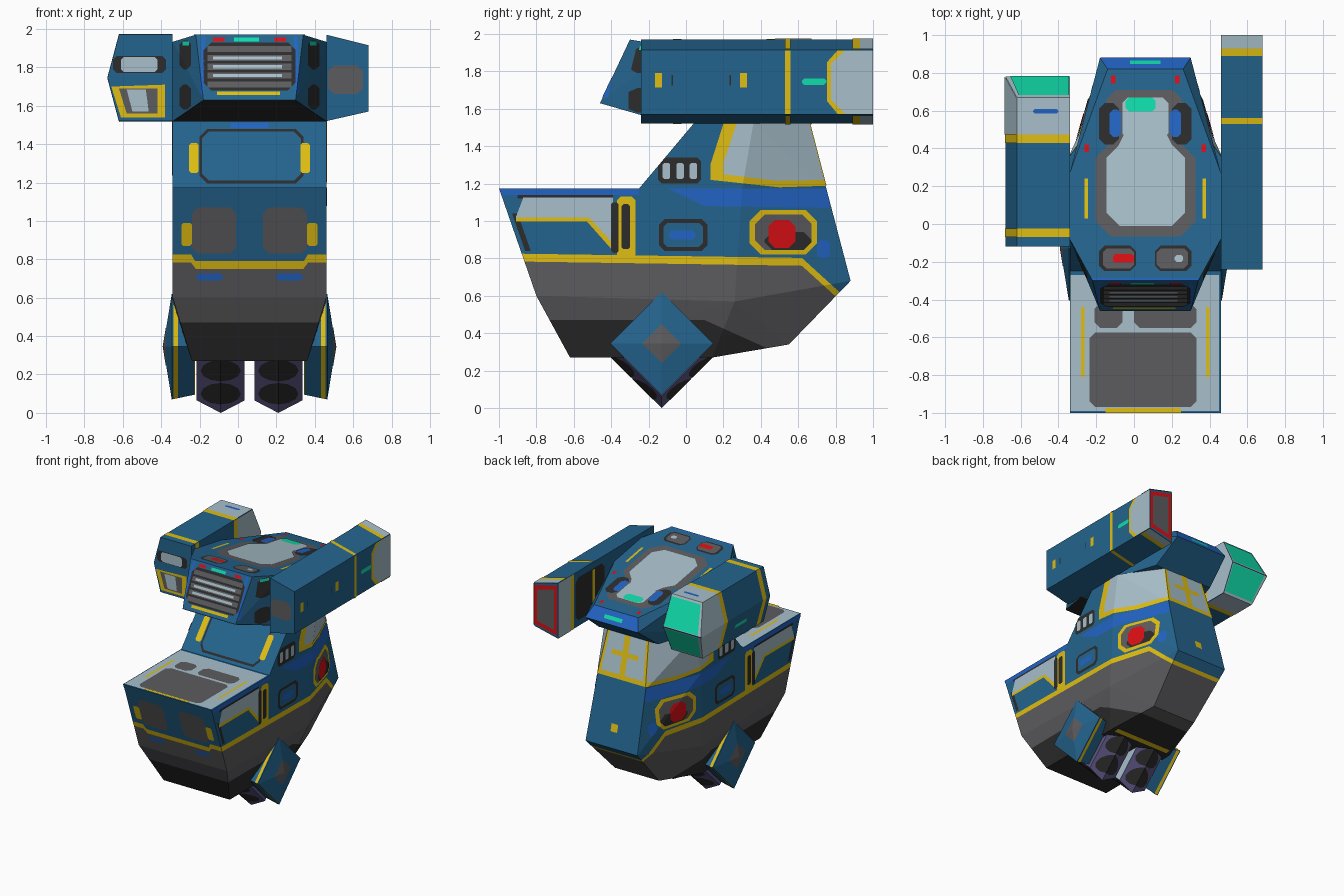
import bpy, bmesh, math
from mathutils import Vector

if "Cube" in bpy.data.objects:
    bpy.data.objects.remove(bpy.data.objects["Cube"])

CX = 0.06  # centre line of body, head and feet


def colour(name, r, g, b):
    m = bpy.data.materials.new(name)
    m.diffuse_color = [((c / 255 + 0.055) / 1.055) ** 2.4 for c in (r, g, b)] + [1]
    m.use_nodes = True
    m.node_tree.nodes["Principled BSDF"].inputs["Base Color"].default_value = m.diffuse_color
    return m


BLUE = colour("steel blue", 36, 100, 142)
BRIGHT = colour("bright blue", 34, 100, 196)
GREY = colour("mid grey", 92, 92, 95)
BLACK = colour("charcoal", 44, 44, 45)
LIGHT = colour("light grey", 168, 191, 202)
YELLOW = colour("yellow", 224, 190, 18)
RED = colour("red", 218, 15, 20)
TEAL = colour("teal", 16, 220, 170)
PURPLE = colour("dusty purple", 94, 88, 134)


def finish(name, bm, mats):
    me = bpy.data.meshes.new(name)
    bm.to_mesh(me)
    bm.free()
    for m in mats:
        me.materials.append(m)
    ob = bpy.data.objects.new(name, me)
    bpy.context.collection.objects.link(ob)
    return ob


def convex(name, pts, mat):
    """Faceted solid around a few corner points."""
    bm = bmesh.new()
    for p in pts:
        bm.verts.new(p)
    bmesh.ops.convex_hull(bm, input=bm.verts[:])
    bmesh.ops.delete(bm, geom=[v for v in bm.verts if not v.link_faces], context='VERTS')
    bmesh.ops.dissolve_limit(bm, angle_limit=0.01, verts=bm.verts[:], edges=bm.edges[:])
    bmesh.ops.recalc_face_normals(bm, faces=bm.faces[:])
    return finish(name, bm, [mat])


def sym(rows):
    """(y, z, half width) rows to points on both sides of the centre line."""
    return [(CX + s * h, y, z) for y, z, h in rows for s in (-1, 1)]


def rect(a0, b0, a1, b1, c=0.0):
    if not c:
        return [(a0, b0), (a1, b0), (a1, b1), (a0, b1)]
    return [(a0 + c, b0), (a1 - c, b0), (a1, b0 + c), (a1, b1 - c),
            (a1 - c, b1), (a0 + c, b1), (a0, b1 - c), (a0, b0 + c)]


def oval(a, b, ra, rb, n=12):
    return [(a + ra * math.cos(i * math.tau / n), b + rb * math.sin(i * math.tau / n)) for i in range(n)]


def paint(name, target, side, poly, mat, layer=1, facing=0.12):
    """Thin sheet cut from the target's faces by a convex outline seen from one side."""
    axis, sign = "xyz".index(side[1]), (1 if side[0] == '+' else -1)
    a, b = [i for i in range(3) if i != axis]
    d = Vector((0, 0, 0))
    d[axis] = sign
    bm = bmesh.new()
    bm.from_mesh(target.data)
    bmesh.ops.delete(bm, geom=[f for f in bm.faces if f.normal.dot(d) < facing], context='FACES')
    mid = [sum(p[i] for p in poly) / len(poly) for i in (0, 1)]
    for p, q in zip(poly, poly[1:] + poly[:1]):
        co, no = Vector((0, 0, 0)), Vector((0, 0, 0))
        co[a], co[b] = p
        no[a], no[b] = q[1] - p[1], p[0] - q[0]
        if no[a] * (mid[0] - p[0]) + no[b] * (mid[1] - p[1]) > 0:
            no = -no
        bmesh.ops.bisect_plane(bm, geom=bm.verts[:] + bm.edges[:] + bm.faces[:], dist=1e-6,
                               plane_co=co, plane_no=no, clear_outer=True)
    for f in bm.faces:
        f.material_index = 0
    bmesh.ops.translate(bm, verts=bm.verts[:], vec=d * 0.0024 * layer)
    if bm.faces:
        finish(name, bm, [mat])
    else:
        bm.free()


def pair(name, target, side, poly, mat, layer=1):
    """Same sheet on both sides of the centre line."""
    if side == 'x':
        paint(name, target, '-x', poly, mat, layer)
        paint(name, target, '+x', poly, mat, layer)
    else:
        paint(name, target, side, poly, mat, layer)
        paint(name, target, side, [(2 * CX - p, q) for p, q in poly], mat, layer)


# Lower body, with a yellow line, grey belly and dark keel
hull = convex("lower_body", sym([(-1, 1.175, .4), (-.8, .6, .4), (-.62, .27, .3), (.14, .27, .3), (.55, .34, .2),
                                 (.88, .68, .235), (.26, .57, .4), (.3, 1.175, .4), (.75, 1.175, .22)]), BLUE)
for m in (YELLOW, GREY, BLACK):
    hull.data.materials.append(m)
stripe = [(.77, -.015), (1.324, -.909)]
keel = [(.47, 0), (.515, -.45)]
bm = bmesh.new()
bm.from_mesh(hull.data)
for z0, k in stripe + [(z + .042, k) for z, k in stripe] + keel:
    bmesh.ops.bisect_plane(bm, geom=bm.verts[:] + bm.edges[:] + bm.faces[:], dist=1e-5,
                           plane_co=(0, 0, z0), plane_no=(0, -k, 1))
for f in bm.faces:
    c = f.calc_center_median()
    line = min(z + k * c.y for z, k in stripe)
    f.material_index = (3 if c.z < min(z + k * c.y for z, k in keel) else 2 if c.z < line
                        else 1 if c.z < line + .042 and f.normal.y < .8 else 0)
bm.to_mesh(hull.data)
bm.free()
paint("belly_line", hull, '-z', rect(-.2, .15, .32, .19), YELLOW)

# Neck rising from the lower body
neck = convex("neck", sym([(-.25, 1.175, .4), (.04, 1.52, .4), (.36, 1.52, .4), (.66, 1.52, .185),
                           (.3, 1.175, .4), (.75, 1.175, .22)]), BLUE)

# Side panels
pair("side_top_edge", hull, 'x', rect(-1, 1.14, -.25, 1.175), BRIGHT)
pair("side_blue_patch", hull, 'x', [(-.1, 1.175), (.1, 1.08), (.76, 1.07), (.8, 1.175)], BRIGHT)
pair("side_window_edge", hull, 'x', rect(-.9, 1.12, -.39, 1.14), BLACK)
pair("side_window", hull, 'x', [(-.87, 1.125), (-.52, 1.125), (-.52, 1.02), (-.91, 1.02)], LIGHT, 2)
pair("side_window", hull, 'x', [(-.52, 1.125), (-.39, 1.125), (-.39, .88), (-.52, 1.02)], LIGHT, 2)
pair("side_window_trim", hull, 'x', rect(-.91, .998, -.52, 1.02), YELLOW, 2)
pair("side_window_trim", hull, 'x', [(-.52, 1.02), (-.39, .88), (-.39, .84), (-.53, .998)], YELLOW, 2)
pair("side_front_trim", hull, 'x', [(-.93, 1.04), (-.9, 1.04), (-.83, .84), (-.86, .84)], BLACK)
pair("side_post", hull, 'x', rect(-.4, .83, -.36, 1.1, .01), BLACK, 3)
pair("side_post_trim", hull, 'x', rect(-.37, .8, -.27, 1.13, .02), YELLOW, 2)
pair("side_post_core", hull, 'x', rect(-.345, .85, -.3, 1.09, .01), BLACK, 3)
pair("side_hatch_frame", hull, 'x', rect(-.145, .84, .115, 1.01, .03), BLACK)
pair("side_hatch", hull, 'x', rect(-.12, .862, .09, .99, .02), BLUE, 2)
pair("side_hatch_glass", hull, 'x', rect(-.09, .9, .05, .95, .015), BRIGHT, 3)
pair("side_lamp_frame", hull, 'x', rect(.34, .82, .7, 1.06, .06), YELLOW)
pair("side_lamp_inner", hull, 'x', rect(.37, .845, .67, 1.035, .05), GREY, 2)
pair("side_lamp_shadow", hull, 'x', rect(.42, .845, .67, .94, .04), BLACK, 3)
pair("side_lamp", hull, 'x', rect(.44, .855, .585, 1.005, .035), RED, 4)
pair("side_rear_patch", hull, 'x', rect(.7, .8, .77, .9, .02), BRIGHT)
pair("vent", neck, 'x', rect(-.15, 1.2, .08, 1.34, .02), BLACK, 2)
for y in (-.125, -.052, .02):
    pair("vent_bar", neck, 'x', rect(y, 1.225, y + .04, 1.31, .008), LIGHT, 3)
pair("neck_panel_trim", neck, 'x', [(.2, 1.52), (.7, 1.52), (.8, 1.19), (.5, 1.18), (.13, 1.22), (.13, 1.3)], YELLOW)
pair("neck_panel", neck, 'x', [(.27, 1.52), (.7, 1.52), (.78, 1.22), (.48, 1.215), (.2, 1.25), (.2, 1.31)], LIGHT, 2)

# Back panel, light with a yellow cross
paint("back_panel", neck, '+y', rect(-.2, 1.2, .32, 1.52), LIGHT, 1, .8)
paint("back_panel_post", neck, '+y', rect(.035, 1.2, .085, 1.52), YELLOW, 3)
paint("back_panel_rail", neck, '+y', rect(-.06, 1.36, .18, 1.395), YELLOW, 3)
paint("back_panel_sill", neck, '+y', rect(-.2, 1.19, .32, 1.225), YELLOW, 3, .8)
pair("back_panel_edge", neck, '+y', [(-.17, 1.19), (-.135, 1.19), (-.105, 1.52), (-.13, 1.52)], YELLOW, 2)
paint("back_mark", hull, '+y', rect(.03, .8, .09, .86), YELLOW)

# Neck front window and nose
paint("neck_window_frame", neck, '-y', rect(-.2, 1.195, .34, 1.48, .04), BLACK)
paint("neck_window", neck, '-y', rect(-.187, 1.21, .327, 1.465, .035), BLUE, 2)
paint("neck_top_mark", neck, '-y', rect(-.04, 1.485, .16, 1.51), BRIGHT)
pair("neck_bar", neck, '-y', rect(-.255, 1.25, -.205, 1.405, .01), YELLOW, 3)
pair("nose_panel", hull, '-y', rect(-.24, .83, -.01, 1.07, .03), GREY, 2)
pair("nose_mark", hull, '-y', rect(-.295, .87, -.24, .99, .01), YELLOW, 2)
pair("nose_dash", hull, '-y', rect(-.215, .69, -.08, .725, .01), BRIGHT)
paint("nose_stripe_gap", hull, '-y', [(-.25, .835), (.37, .835), (.34, .785), (-.22, .785)], BLUE)
paint("nose_stripe", hull, '-y', [(-.25, .79), (.37, .79), (.34, .75), (-.22, .75)], YELLOW, 2)

# Front deck
paint("deck", hull, '+z', rect(-.335, -.99, .45, -.27), LIGHT)
paint("deck_panel", hull, '+z', rect(-.235, -.97, .33, -.575, .03), GREY, 2)
paint("deck_panel", hull, '+z', rect(-.21, -.55, -.06, -.42, .03), GREY, 2)
paint("deck_panel", hull, '+z', rect(0, -.55, .33, -.42, .03), GREY, 2)
pair("deck_line", hull, '+z', rect(-.28, -.81, -.262, -.44), YELLOW, 2)
paint("deck_front_line", hull, '+z', rect(-.15, -1, .25, -.975), YELLOW, 3)

# Head, its roof falling towards the back
head = convex("head", sym([(-.46, 1.63, .24), (-.3, 1.97, .28), (-.08, 1.933, .4), (-.08, 1.52, .4), (.27, 1.873, .4),
                           (.27, 1.52, .4), (.82, 1.78, .2), (.88, 1.69, .24), (.66, 1.52, .27)]), BLUE)
paint("chin", head, '-z', rect(-.5, -.46, .6, -.08), BLACK)
paint("visor_frame", head, '-y', rect(-.18, 1.68, .3, 1.93, .04), BLACK)
for i in range(5):
    z = 1.695 + i * .046
    paint("visor_slat", head, '-y', rect(-.16, z, .28, z + .032), GREY, 2)
    if i in (1, 2, 3):
        paint("visor_glint", head, '-y', rect(-.13, z + .008, .23, z + .024), LIGHT, 3)
paint("visor_line", head, '-y', rect(-.11, 1.655, .22, 1.675), YELLOW)
paint("brow_light", head, '-y', rect(-.02, 1.935, .11, 1.955), TEAL, 2)
pair("brow_lamp", head, '-y', rect(-.13, 1.935, -.07, 1.955), RED, 2)
pair("brow_edge", head, '-y', [(-.19, 1.96), (-.17, 1.96), (-.18, 1.66), (-.2, 1.66)], BRIGHT)
for z0, z1 in ((1.58, 1.71), (1.79, 1.94)):
    pair("cheek_vent", head, '-y', rect(-.305, z0, -.245, z1, .02), BLACK)
pair("cheek_light", head, '-y', rect(-.29, 1.915, -.255, 1.935), TEAL, 2)
paint("head_back_rim", head, '+y', rect(-.2, 1.69, .32, 1.79), BRIGHT, 1, .75)
paint("head_back_light", head, '+y', rect(-.02, 1.72, .14, 1.745), TEAL, 2)
paint("roof_surround", head, '+z', rect(-.205, -.065, .325, .43, .08), GREY)
paint("roof_surround", head, '+z', rect(-.145, .38, .255, .71, .05), GREY)
pair("roof_side_vent", head, '+z', rect(-.185, .42, -.08, .64, .03), BLACK, 2)
pair("roof_side_glass", head, '+z', rect(-.13, .46, -.068, .605, .02), BRIGHT, 3)
paint("roof_panel", head, '+z', rect(-.145, -.01, .27, .42, .07), LIGHT, 3)
paint("roof_panel", head, '+z', [(-.09, .4), (.21, .4), (.16, .5), (-.04, .5)], LIGHT, 3)
paint("roof_panel", head, '+z', rect(-.062, .45, .182, .67, .03), LIGHT, 3)
paint("roof_light", head, '+z', rect(-.045, .595, .115, .67, .02), TEAL, 4)
pair("roof_line", head, '+z', rect(-.262, .03, -.243, .24), YELLOW)
for x, y in ((-.25, .4), (-.11, .765)):
    pair("roof_dot", head, '+z', rect(x - .012, y - .02, x + .012, y + .02), RED)
pair("roof_hatch_frame", head, '+z', rect(-.185, -.25, .09 - .08, -.115, .03), BLACK)
pair("roof_hatch", head, '+z', rect(-.165, -.235, 0, -.13, .02), GREY, 2)
paint("roof_hatch_mark", head, '+z', rect(-.11, -.205, .0, -.16, .01), RED, 3)
paint("roof_hatch_mark", head, '+z', rect(.215, -.2, .26, -.165, .01), LIGHT, 3)
paint("roof_front_edge", head, '+z', rect(-.24, -.3, .36, -.285), BRIGHT)

# Long arm on the right
arm = convex("long_arm", [(x, y, z) for y in (-.24, 1) for x, z in ((.46, 1.52), (.46, 1.97), (.68, 1.57), (.68, 1.915))], BLUE)
paint("arm_tip_trim", arm, '+x', [(.81, 1.912), (1, 1.912), (1, 1.573), (.81, 1.573), (.755, 1.64), (.755, 1.85)], YELLOW)
paint("arm_tip", arm, '+x', [(.85, 1.912), (1, 1.912), (1, 1.573), (.85, 1.573), (.775, 1.65), (.775, 1.84)], LIGHT, 2)
paint("arm_inner_trim", arm, '-x', rect(.8, 1.52, 1, 1.97), YELLOW)
paint("arm_inner_tip", arm, '-x', rect(.84, 1.52, 1, 1.97), LIGHT, 2)
paint("arm_inner_panel", arm, '-x', rect(.4, 1.57, .78, 1.92, .04), BLACK)
for s in ('+x', '-x', '+z', '-z'):
    paint("arm_band", arm, s, rect(.53, 1.573, .56, 1.912) if s[1] == 'x' else rect(.4, .53, .7, .56), YELLOW, 2)
for s in ('+z', '-z'):
    paint("arm_end_line", arm, s, rect(.4, .89, .7, .93), YELLOW, 2)
    paint("arm_end", arm, s, rect(.4, .93, .7, 1), LIGHT, 2)
paint("arm_light", arm, '+x', rect(.62, 1.728, .75, 1.762, .012), TEAL)
for y, dash in ((-.165, -.077), (.29, .232)):
    paint("arm_mark", arm, '+x', rect(y, 1.715, y + .037, 1.79), YELLOW)
    paint("arm_dash", arm, '+x', rect(dash, 1.725, dash + .008, 1.78), BLACK)
paint("arm_back_frame", arm, '+y', [(.47, 1.54), (.675, 1.585), (.675, 1.9), (.47, 1.95)], RED)
paint("arm_back", arm, '+y', [(.495, 1.58), (.65, 1.615), (.65, 1.87), (.495, 1.91)], GREY, 2)
paint("arm_front", arm, '-y', rect(.47, 1.66, .65, 1.81, .03), GREY)

# Short arm on the left, with a wedge-shaped back end
pod = convex("short_arm", [(x, y, z) for x in (-.62, -.34) for y in (-.12, .67) for z in (1.52, 1.97)]
             + [(-.68, -.12, 1.745), (-.68, .78, 1.745), (-.34, .78, 1.745)], BLUE)
for s in ('+z', '-z', '-x', '+x'):
    for nm, y0, y1, m, k in (("pod_band", -.07, -.025, YELLOW, 1), ("pod_band", .43, .49, YELLOW, 1),
                             ("pod_end", .475, .8, LIGHT, 2)):
        paint(nm, pod, s, rect(y0, 1.5, y1, 2) if s[1] == 'x' else rect(-.7, y0, -.3, y1), m, k)
paint("pod_top_mark", pod, '+z', rect(-.535, .585, -.4, .61, .01), BRIGHT, 3)
paint("pod_side_light", pod, '-x', rect(.15, 1.63, .3, 1.66), TEAL)
paint("pod_back_glass", pod, '+y', [(-.61, 1.96), (-.345, 1.96), (-.345, 1.755), (-.655, 1.755)], TEAL, 3)
paint("pod_back_glass", pod, '+y', [(-.61, 1.53), (-.345, 1.53), (-.345, 1.735), (-.655, 1.735)], TEAL, 3)
paint("pod_slot_frame", pod, '-y', rect(-.65, 1.77, -.375, 1.86, .02), BLACK)
paint("pod_slot", pod, '-y', rect(-.61, 1.775, -.42, 1.855, .015), LIGHT, 2)
paint("pod_lamp_frame", pod, '-y', [(-.66, 1.7), (-.38, 1.71), (-.38, 1.54), (-.61, 1.54)], YELLOW)
paint("pod_lamp_inner", pod, '-y', [(-.62, 1.69), (-.42, 1.69), (-.42, 1.56), (-.58, 1.56)], GREY, 2)
paint("pod_lamp", pod, '-y', [(-.58, 1.685), (-.48, 1.685), (-.465, 1.57), (-.55, 1.57)], LIGHT, 3)


# Diamond-shaped feet and side fins
def diamond(x, r):
    return [(x, -.13 + a * r, .345 + b * r) for a, b in ((1, 0), (0, 1), (-1, 0), (0, -1))]


for s in (-1, 1):
    fin = convex("side_fin", diamond(CX + s * .405, .275) + diamond(CX + s * .285, .25)
                 + [(CX + s * .45, -.13, .345)], BLUE)
    paint("fin_core", fin, '+x' if s > 0 else '-x', [p[1:] for p in diamond(0, .105)], GREY)
    fx = CX + s * .15
    foot = convex("foot", diamond(fx - .125, .28) + diamond(fx, .345) + diamond(fx + .125, .28), PURPLE)
    paint("foot_inner_side", foot, '-x' if s > 0 else '+x', rect(-.5, 0, .3, .7), LIGHT, 1, .9)
    for side in ('-y', '+y'):
        for e in (.385, .28):
            w = .012 if e > .3 else .008
            paint("fin_line", fin, side, rect(CX + s * e - w, .05, CX + s * e + w, .65), YELLOW)
        for z in (.22, .1):
            paint("foot_pad", foot, side, oval(fx, z, .105, .056), BLACK)
